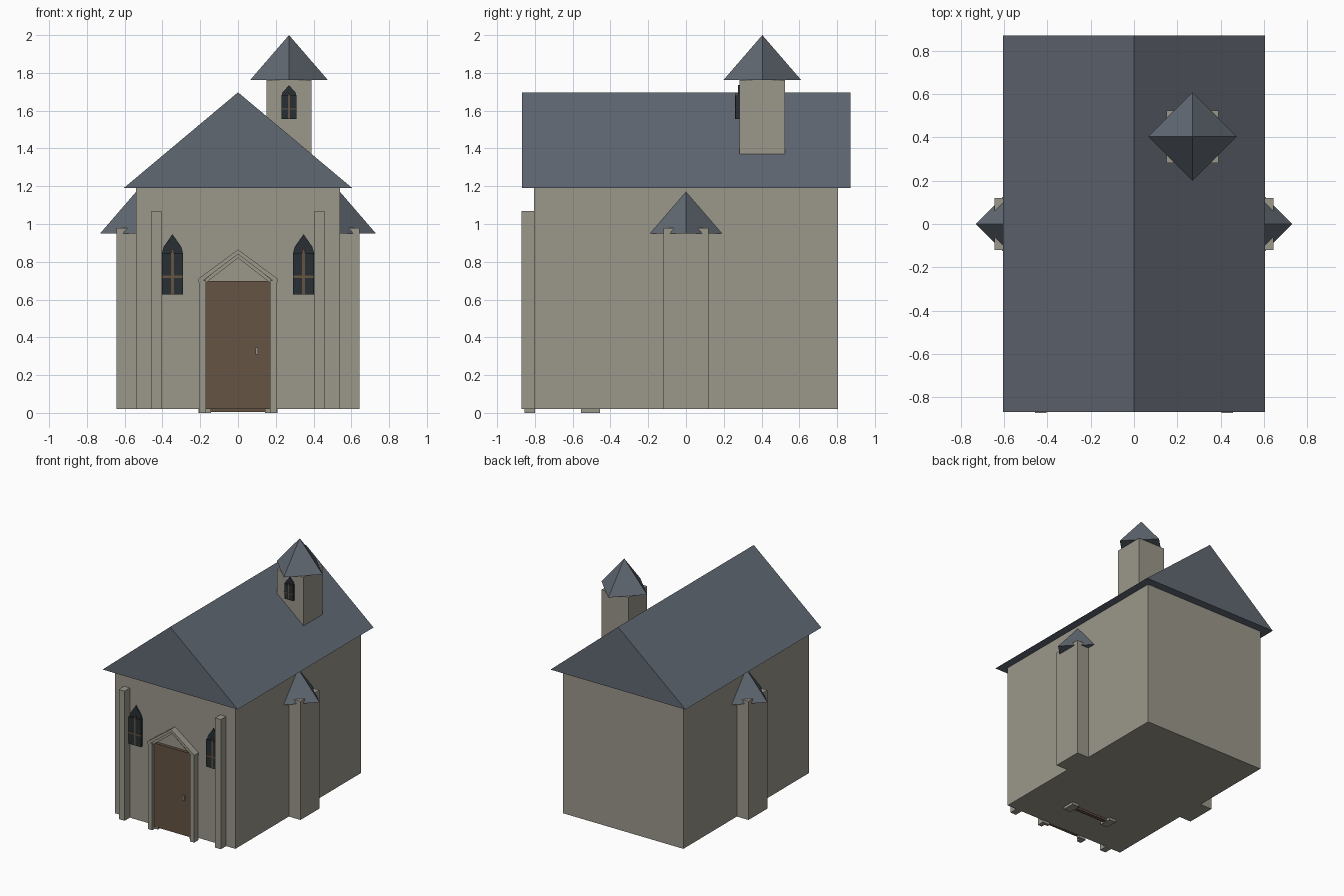
import bpy, bmesh
from mathutils import Vector

if "Cube" in bpy.data.objects:
    bpy.data.objects.remove(bpy.data.objects["Cube"])


def material(name, rgb):
    m = bpy.data.materials.new(name)
    m.diffuse_color = (*rgb, 1)
    m.use_nodes = True
    m.node_tree.nodes["Principled BSDF"].inputs["Base Color"].default_value = m.diffuse_color
    return m


STONE = material("stone", (0.33, 0.31, 0.26))
SLATE = material("slate", (0.12, 0.14, 0.17))
WOOD = material("wood", (0.13, 0.088, 0.055))
GLASS = material("glass", (0.02, 0.028, 0.032))


def finish(name, bm, mat):
    bmesh.ops.recalc_face_normals(bm, faces=bm.faces)
    me = bpy.data.meshes.new(name)
    bm.to_mesh(me)
    bm.free()
    me.materials.append(mat)
    ob = bpy.data.objects.new(name, me)
    bpy.context.collection.objects.link(ob)
    return ob


def prism(name, profile, y0, y1, mat):
    """Extrude an (x, z) outline along y."""
    bm = bmesh.new()
    face = bm.faces.new([bm.verts.new((x, y0, z)) for x, z in profile])
    out = bmesh.ops.extrude_face_region(bm, geom=[face])
    moved = [v for v in out["geom"] if isinstance(v, bmesh.types.BMVert)]
    bmesh.ops.translate(bm, verts=moved, vec=Vector((0, y1 - y0, 0)))
    return finish(name, bm, mat)


def box(name, x0, x1, y0, y1, z0, z1, mat):
    return prism(name, [(x0, z0), (x1, z0), (x1, z1), (x0, z1)], y0, y1, mat)


def spire(name, x, y, r, z0, z1):
    """Four-sided cap with its corners on the axes."""
    bm = bmesh.new()
    ring = [bm.verts.new((x + r * a, y + r * b, z0))
            for a, b in ((1, 0), (0, 1), (-1, 0), (0, -1))]
    top = bm.verts.new((x, y, z1))
    bm.faces.new(ring)
    for i in range(4):
        bm.faces.new((ring[i], ring[(i + 1) % 4], top))
    return finish(name, bm, SLATE)


def window(name, x, y, w, z0, h):
    """Pointed backing plate, raised pane and cross bars; y is the wall face."""
    s = z0 + 0.75 * h
    arch = [(x - w, z0), (x + w, z0), (x + w, s - 0.06 * h), (x + 0.85 * w, s + 0.04 * h),
            (x, z0 + h), (x - 0.85 * w, s + 0.04 * h), (x - w, s - 0.06 * h)]
    prism(name + "_arch", arch, y - 0.008, y + 0.01, GLASS)
    box(name + "_pane", x - w, x + w, y - 0.02, y + 0.01, z0, s - 0.06 * h, GLASS)
    box(name + "_upright", x - 0.13 * w, x + 0.13 * w, y - 0.022, y, z0, s, WOOD)
    box(name + "_crossbar", x - w, x + w, y - 0.022, y, z0 + 0.27 * h, z0 + 0.31 * h, WOOD)


# Main hall and gable roof
box("hall", -0.54, 0.54, -0.805, 0.805, 0.02, 1.2, STONE)
prism("roof", [(-0.605, 1.19), (0.605, 1.19), (0, 1.697)], -0.868, 0.87, SLATE)

# Bell tower
box("tower", 0.15, 0.39, 0.282, 0.524, 1.25, 1.763, STONE)
spire("tower_cap", 0.27, 0.404, 0.205, 1.763, 2.0)
window("tower_window", 0.27, 0.282, 0.039, 1.557, 0.178)

# Parts repeated on both sides
for s, side in ((-1, "left"), (1, "right")):
    a, b = sorted((s * 0.42, s * 0.644))
    box(side + "_turret", a, b, -0.12, 0.12, 0.02, 0.98, STONE)
    spire(side + "_turret_cap", s * 0.54, 0, 0.19, 0.95, 1.17)
    a, b = sorted((s * 0.405, s * 0.457))
    box(side + "_pilaster", a, b, -0.872, -0.79, 0.02, 1.07, STONE)
    window(side + "_window", s * 0.347, -0.805, 0.055, 0.628, 0.318)
    # Door posts, their inner rebate and the feet of the inner frame
    a, b = sorted((s * 0.17, s * 0.206))
    box(side + "_door_post", a, b, -0.855, -0.8, 0, 0.7, STONE)
    a, b = sorted((s * 0.142, s * 0.175))
    box(side + "_door_rebate", a, b, -0.822, -0.8, 0, 0.69, STONE)
    a, b = sorted((s * 0.145, s * 0.208))
    box(side + "_inner_post_foot", a, b, -0.555, -0.455, 0, 0.025, STONE)

# Door, handle and inner sill
box("door", -0.172, 0.172, -0.83, -0.8, 0.02, 0.697, WOOD)
box("door_handle", 0.092, 0.106, -0.845, -0.825, 0.31, 0.345, STONE)
box("inner_sill", -0.15, 0.15, -0.52, -0.49, 0.005, 0.025, WOOD)

# Stepped pediment over the door
prism("pediment_outer", [(-0.21, 0.69), (-0.21, 0.71), (0, 0.865), (0.21, 0.71), (0.21, 0.69),
                         (0.185, 0.7), (0, 0.84), (-0.185, 0.7)], -0.86, -0.8, STONE)
prism("pediment_inner", [(-0.195, 0.69), (0, 0.845), (0.195, 0.69), (0.168, 0.69),
                         (0, 0.82), (-0.168, 0.69)], -0.842, -0.8, STONE)
